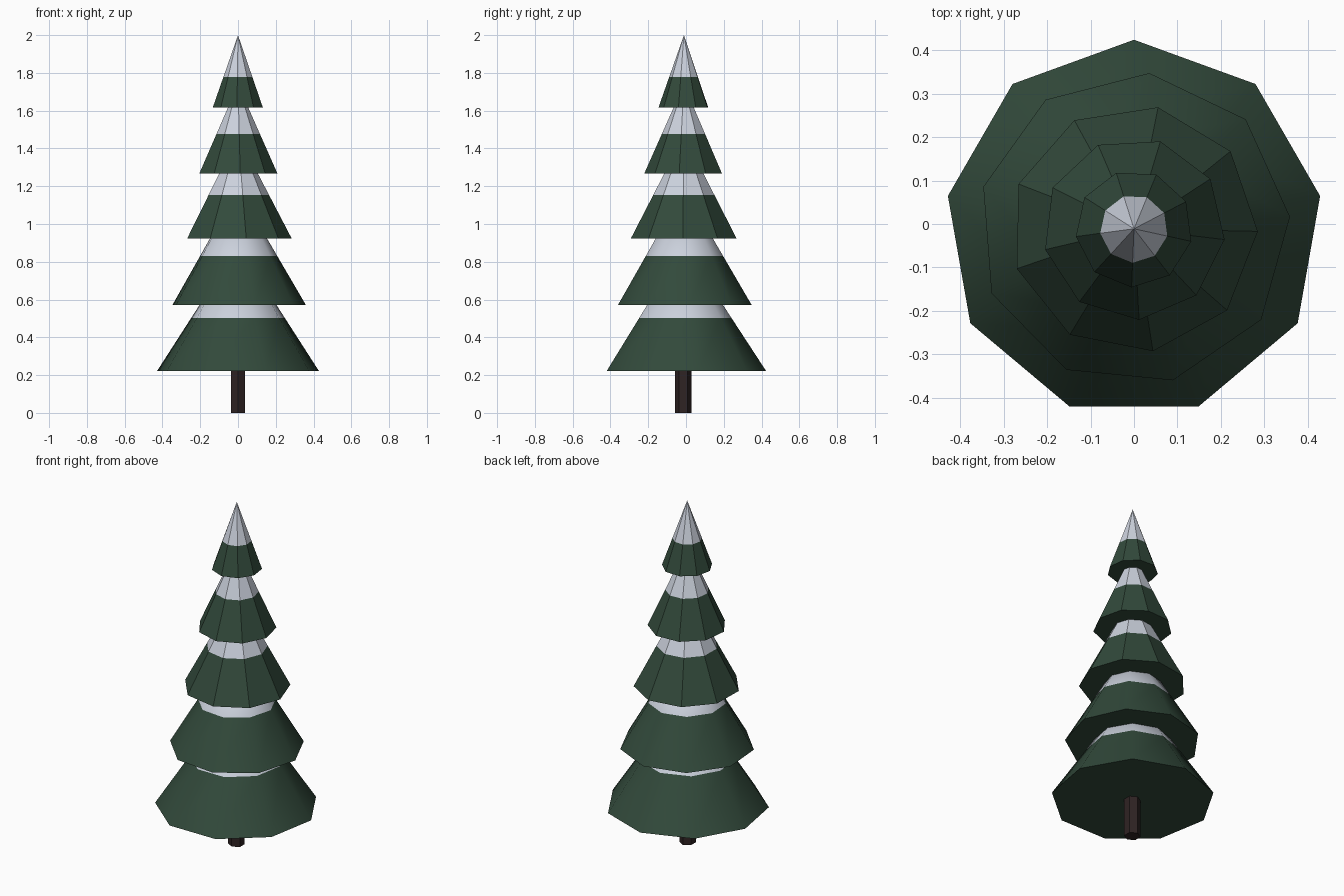
import bpy, bmesh
from math import sin, cos, radians, tau

cube = bpy.data.objects.get("Cube")
if cube:
    bpy.data.objects.remove(cube, do_unlink=True)


def material(name, rgb):
    m = bpy.data.materials.new(name)
    m.use_nodes = True
    m.diffuse_color = (*rgb, 1)
    m.node_tree.nodes["Principled BSDF"].inputs["Base Color"].default_value = (*rgb, 1)
    return m


green = material("needle green", (0.032, 0.068, 0.044))
snow = material("snow", (0.60, 0.64, 0.72))
bark = material("dark bark", (0.028, 0.017, 0.017))


def ring(bm, sides, radius, z, start):
    return [bm.verts.new((radius * cos(start + tau * i / sides),
                          radius * sin(start + tau * i / sides), z))
            for i in range(sides)]


def bridge(bm, low, high):
    n = len(low)
    return [bm.faces.new((low[i], low[(i + 1) % n], high[(i + 1) % n], high[i]))
            for i in range(n)]


def finish(bm, name, materials, y, smooth):
    bmesh.ops.recalc_face_normals(bm, faces=bm.faces)
    mesh = bpy.data.meshes.new(name)
    bm.to_mesh(mesh)
    bm.free()
    for m in materials:
        mesh.materials.append(m)
    obj = bpy.data.objects.new(name, mesh)
    obj.location.y = y
    bpy.context.collection.objects.link(obj)
    if smooth:
        bpy.ops.object.select_all(action='DESELECT')
        obj.select_set(True)
        bpy.context.view_layer.objects.active = obj
        bpy.ops.object.shade_smooth_by_angle(angle=radians(45))


def tier(name, radius, base, snow_line, tip, start, smooth):
    """Nine-sided cone with a snowy upper part."""
    bm = bmesh.new()
    low = ring(bm, 9, radius, base, start)
    mid = ring(bm, 9, radius * (tip - snow_line) / (tip - base), snow_line, start)
    apex = bm.verts.new((0, 0, tip))
    bm.faces.new(low[::-1])
    bridge(bm, low, mid)
    for i in range(9):
        bm.faces.new((mid[i], mid[(i + 1) % 9], apex)).material_index = 1
    finish(bm, name, [green, snow], y=-0.011, smooth=smooth)


# Branch tiers, bottom to top: base, snow line and tip heights
heights = [(0.222, 0.502, 0.888), (0.572, 0.830, 1.186), (0.922, 1.154, 1.469),
           (1.268, 1.477, 1.739), (1.616, 1.777, 2.0)]
for i, (base, line, tip) in enumerate(heights):
    tier(f"branch_tier_{i + 1}", 0.435 - 0.075 * i, base, line, tip,
         radians(90 - 5.6 * i), smooth=i < 2)

# Six-sided trunk
bm = bmesh.new()
bottom = ring(bm, 6, 0.044, 0, radians(90))
top = ring(bm, 6, 0.044, 0.3, radians(90))
bridge(bm, bottom, top)
bm.faces.new(bottom[::-1])
bm.faces.new(top)
finish(bm, "trunk", [bark], y=-0.014, smooth=False)
